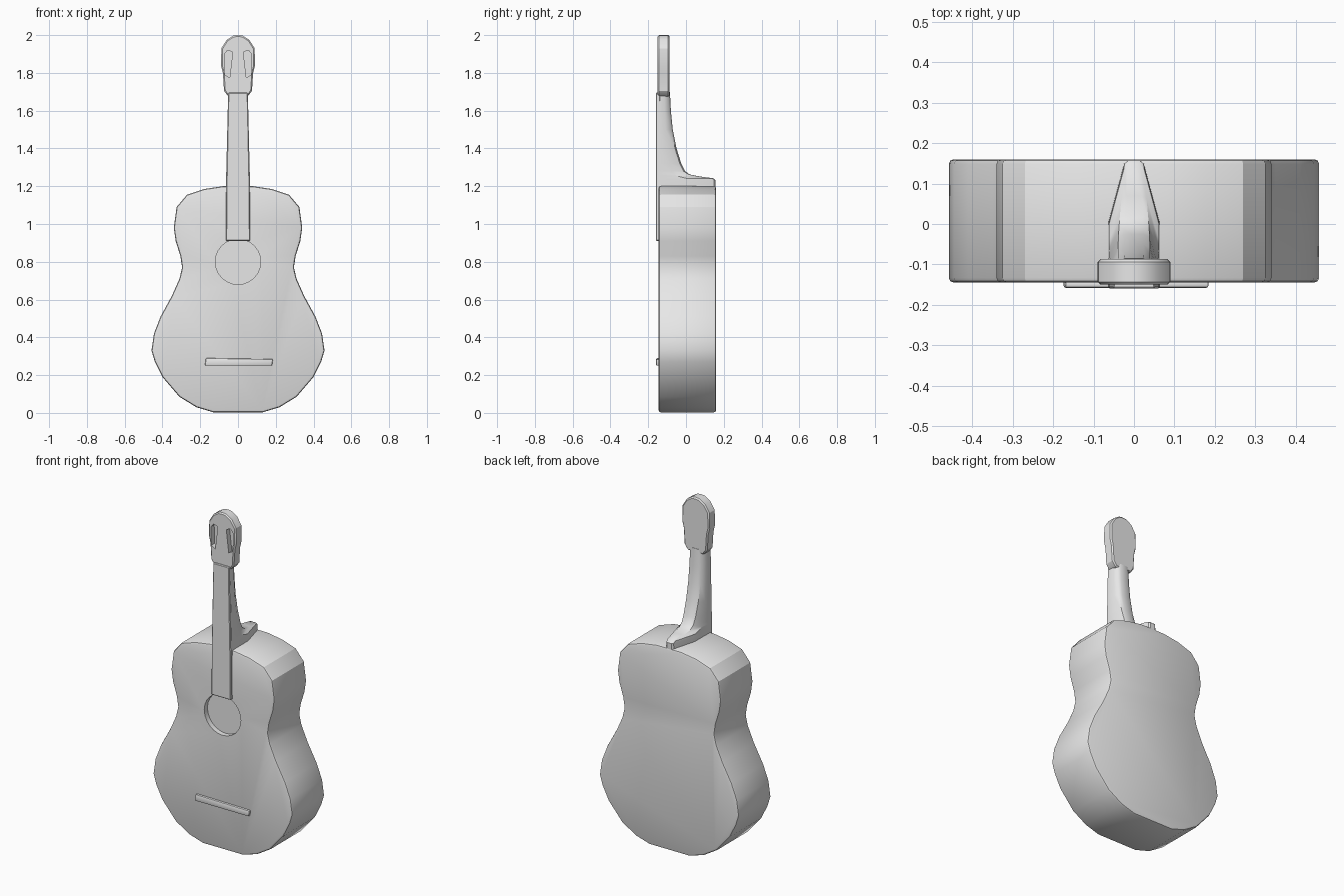
import bpy, bmesh, math

cube = bpy.data.objects.get("Cube")
if cube:
    bpy.data.objects.remove(cube, do_unlink=True)

grey = bpy.data.materials.new("plain grey")
grey.use_nodes = True
grey.diffuse_color = (0.8, 0.8, 0.8, 1)
grey.node_tree.nodes["Principled BSDF"].inputs["Base Color"].default_value = (0.8, 0.8, 0.8, 1)


def make(name, bm):
    bmesh.ops.recalc_face_normals(bm, faces=bm.faces)
    mesh = bpy.data.meshes.new(name)
    bm.to_mesh(mesh)
    bm.free()
    mesh.materials.append(grey)
    obj = bpy.data.objects.new(name, mesh)
    bpy.context.collection.objects.link(obj)
    return obj


def activate(obj):
    bpy.ops.object.select_all(action='DESELECT')
    obj.select_set(True)
    bpy.context.view_layer.objects.active = obj


def prism(name, outline, front, back):
    """Extrude an x-z outline along y."""
    bm = bmesh.new()
    face = bm.faces.new([bm.verts.new((x, front, z)) for x, z in outline])
    moved = bmesh.ops.extrude_face_region(bm, geom=[face])["geom"]
    verts = [v for v in moved if isinstance(v, bmesh.types.BMVert)]
    bmesh.ops.translate(bm, verts=verts, vec=(0, back - front, 0))
    return make(name, bm)


def mirrored(half):
    return half + [(-x, z) for x, z in reversed(half) if x > 0]


def bevel(obj, width, segments=2):
    mod = obj.modifiers.new("soft edge", 'BEVEL')
    mod.width = width
    mod.segments = segments
    mod.limit_method = 'ANGLE'
    mod.angle_limit = math.radians(50)
    activate(obj)
    bpy.ops.object.modifier_apply(modifier=mod.name)


def cut(obj, cutter):
    mod = obj.modifiers.new("recess", 'BOOLEAN')
    mod.object = cutter
    mod.operation = 'DIFFERENCE'
    mod.solver = 'EXACT'
    activate(obj)
    bpy.ops.object.modifier_apply(modifier=mod.name)
    bpy.data.objects.remove(cutter, do_unlink=True)


def smooth(obj, angle=28):
    activate(obj)
    bpy.ops.object.shade_smooth_by_angle(angle=math.radians(angle))


# Body with a shallow sound hole
body_half = [(0.13, 0.003), (0.22, 0.03), (0.31, 0.085), (0.4, 0.19), (0.44, 0.27),
             (0.458, 0.33), (0.445, 0.42), (0.41, 0.51), (0.35, 0.62), (0.31, 0.71),
             (0.296, 0.77), (0.305, 0.83), (0.33, 0.91), (0.34, 0.98), (0.325, 1.09),
             (0.27, 1.155), (0.18, 1.185), (0.08, 1.2)]
body = prism("body", mirrored(body_half), -0.145, 0.16)
bevel(body, 0.012)
ring = [(0.12 * math.cos(t * math.tau / 24), 0.8 + 0.12 * math.sin(t * math.tau / 24))
        for t in range(24)]
cut(body, prism("sound_hole_cutter", ring, -0.3, -0.115))
smooth(body)

# Fretboard lying on the body and neck
fretboard = prism("fretboard", mirrored([(0.064, 0.91), (0.062, 1.2), (0.052, 1.695)]),
                  -0.16, -0.135)
bevel(fretboard, 0.004, 1)
smooth(fretboard)

# Neck sweeping back into the heel: height and depth of its rear side
neck_profile = [(1.7, -0.085), (1.6, -0.08), (1.5, -0.07), (1.4, -0.05), (1.32, -0.025),
                (1.28, -0.005), (1.262, 0.02), (1.252, 0.07), (1.242, 0.145),
                (1.232, 0.157), (1.17, 0.157)]
bm = bmesh.new()
rows = []
for z, rear in neck_profile:
    half = 0.052 + 0.012 * (1.7 - z) / 0.5
    tail = half * 0.72 - 0.09 * (rear + 0.085)
    shoulder = -0.145 + (rear + 0.145) * 0.5
    section = [(half, -0.15), (half * 0.98, shoulder), (tail, rear - 0.008), (tail * 0.6, rear)]
    section += [(-x, y) for x, y in reversed(section)]
    rows.append([bm.verts.new((x, y, z)) for x, y in section])
for upper, lower in zip(rows, rows[1:]):
    for i in range(len(upper)):
        j = (i + 1) % len(upper)
        bm.faces.new((upper[i], upper[j], lower[j], lower[i]))
bm.faces.new(rows[0])
bm.faces.new(rows[-1])
smooth(make("neck", bm), 35)

# Headstock with two recessed slots
head_half = [(0.052, 1.675), (0.074, 1.705), (0.08, 1.8), (0.09, 1.84), (0.088, 1.93),
             (0.06, 1.975), (0.025, 1.997), (0, 2.0)]
headstock = prism("headstock", mirrored(head_half), -0.15, -0.087)
bevel(headstock, 0.007, 1)
for side in (1, -1):
    slot = [(side * x, z) for x, z in
            [(0.044, 1.775), (0.07, 1.79), (0.072, 1.9), (0.055, 1.92), (0.028, 1.91)]]
    cut(headstock, prism("slot_cutter", slot, -0.3, -0.12))
smooth(headstock)

# Bridge bar
bridge = prism("bridge", [(-0.175, 0.25), (0.18, 0.25), (0.185, 0.285), (-0.17, 0.29)],
               -0.158, -0.14)
bevel(bridge, 0.006)
smooth(bridge)
